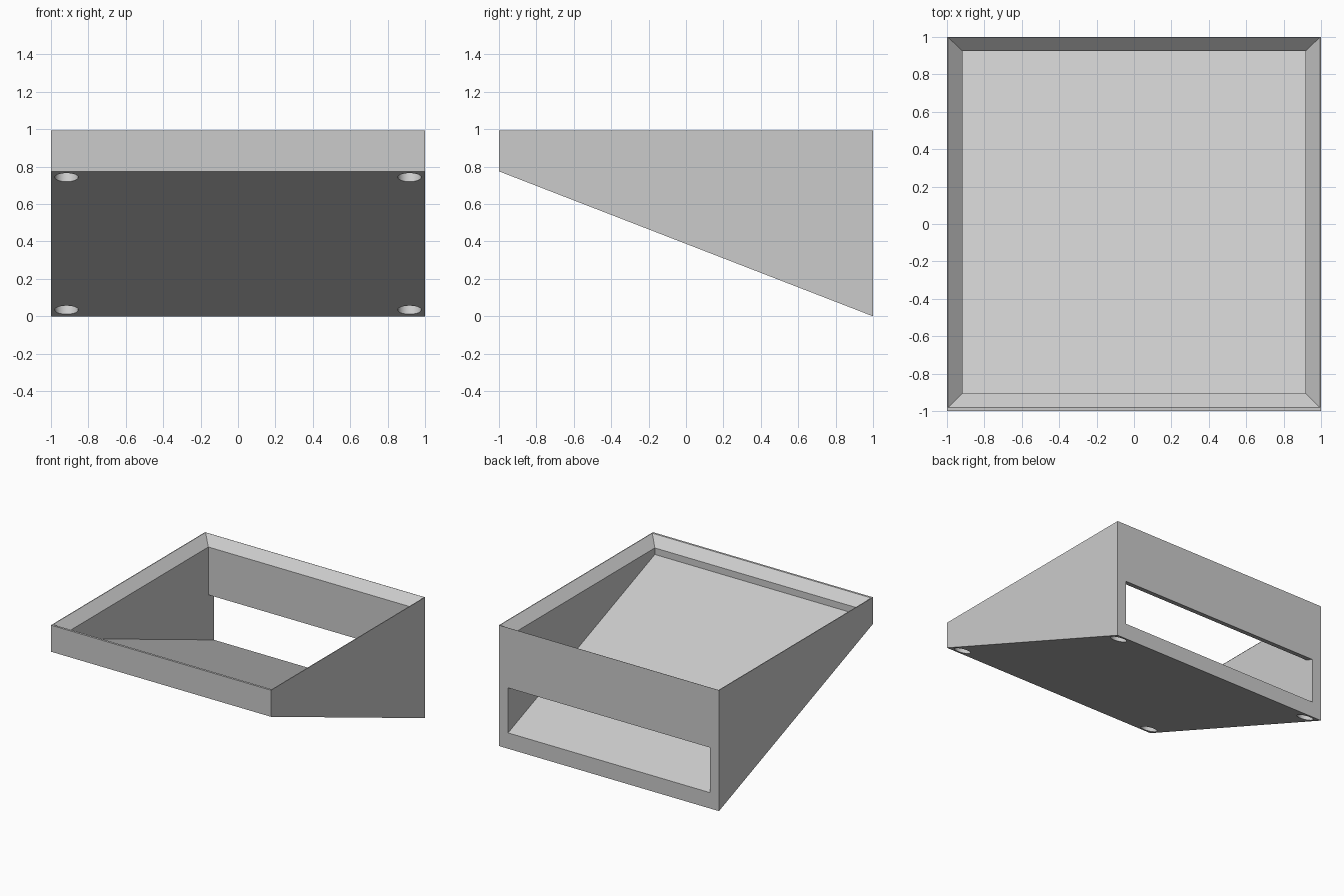
import bpy, bmesh, math
from mathutils import Matrix, Vector

if "Cube" in bpy.data.objects:
    bpy.data.objects.remove(bpy.data.objects["Cube"], do_unlink=True)

TOP = 0.993            # height of the level rim
LOW = 0.775            # height of the underside at the front
SLOPE = LOW / 2
FLOOR = 0.13           # vertical thickness of the sloping floor
SLOT = 0.37            # height of the rear slot
INNER = 0.917          # half width of the cavity
FRONT, BACK = -0.905, 0.925
RIM_LOW = 0.922        # lower edge of the rim bevel


def under(y):
    """Height of the sloping underside at y."""
    return SLOPE * (1 - y)


def make_object(name, bm):
    bmesh.ops.recalc_face_normals(bm, faces=bm.faces)
    mesh = bpy.data.meshes.new(name)
    bm.to_mesh(mesh)
    bm.free()
    obj = bpy.data.objects.new(name, mesh)
    bpy.context.collection.objects.link(obj)
    return obj


def prism(name, profile, half_width):
    """Extrude a side profile of (y, z) points across x."""
    bm = bmesh.new()
    face = bm.faces.new([bm.verts.new((-half_width, y, z)) for y, z in profile])
    moved = bmesh.ops.extrude_face_region(bm, geom=[face])["geom"]
    verts = [v for v in moved if isinstance(v, bmesh.types.BMVert)]
    bmesh.ops.translate(bm, verts=verts, vec=(2 * half_width, 0, 0))
    return make_object(name, bm)


def cut(target, cutter):
    cutter.hide_render = True
    mod = target.modifiers.new("cut", "BOOLEAN")
    mod.operation, mod.solver, mod.object = "DIFFERENCE", "EXACT", cutter
    bpy.context.view_layer.objects.active = target
    bpy.ops.object.modifier_apply(modifier=mod.name)
    bpy.data.objects.remove(cutter, do_unlink=True)


# Wedge-shaped body
body = prism("wedge_tray", [(-1, LOW), (-1, TOP), (1, TOP), (1, 0)], 1)

# Cavity with sloping floor, running out through the rear slot
cavity = prism("cavity_cutter", [
    (FRONT, under(FRONT) + FLOOR), (FRONT, 1.2), (BACK, 1.2),
    (BACK, under(BACK) + FLOOR + SLOT),
    (1.1, under(1.1) + FLOOR + SLOT), (1.1, under(1.1) + FLOOR)], INNER)
cut(body, cavity)

# Inward bevel of the rim
bm = bmesh.new()
bmesh.ops.create_cube(bm, size=2)
for v in bm.verts:
    t = 1.2 if v.co.z > 0 else -0.2
    low = Vector((INNER * v.co.x, FRONT if v.co.y < 0 else BACK, RIM_LOW))
    high = Vector((0.994 * v.co.x, -0.982 if v.co.y < 0 else 0.998, TOP))
    v.co = low.lerp(high, 0) + (high - low) * t
cut(body, make_object("rim_cutter", bm))

# Round foot recesses in the underside
tilt = Matrix.Rotation(-math.atan(SLOPE), 4, "X")
for x in (-INNER, INNER):
    for y in (-0.917, 0.912):
        bm = bmesh.new()
        bmesh.ops.create_cone(bm, cap_ends=True, segments=48, radius1=0.063,
                              radius2=0.063, depth=0.11)
        bm.transform(Matrix.Translation((x, y, under(y))) @ tilt)
        cut(body, make_object("recess_cutter", bm))

# Single matte grey
grey = bpy.data.materials.new("light_grey")
grey.use_nodes = True
color = (0.6, 0.6, 0.6, 1)
grey.diffuse_color = color
grey.node_tree.nodes["Principled BSDF"].inputs["Base Color"].default_value = color
body.data.materials.clear()
body.data.materials.append(grey)

bpy.ops.object.select_all(action="DESELECT")
body.select_set(True)
bpy.context.view_layer.objects.active = body
bpy.ops.object.shade_smooth_by_angle(angle=math.radians(20))
